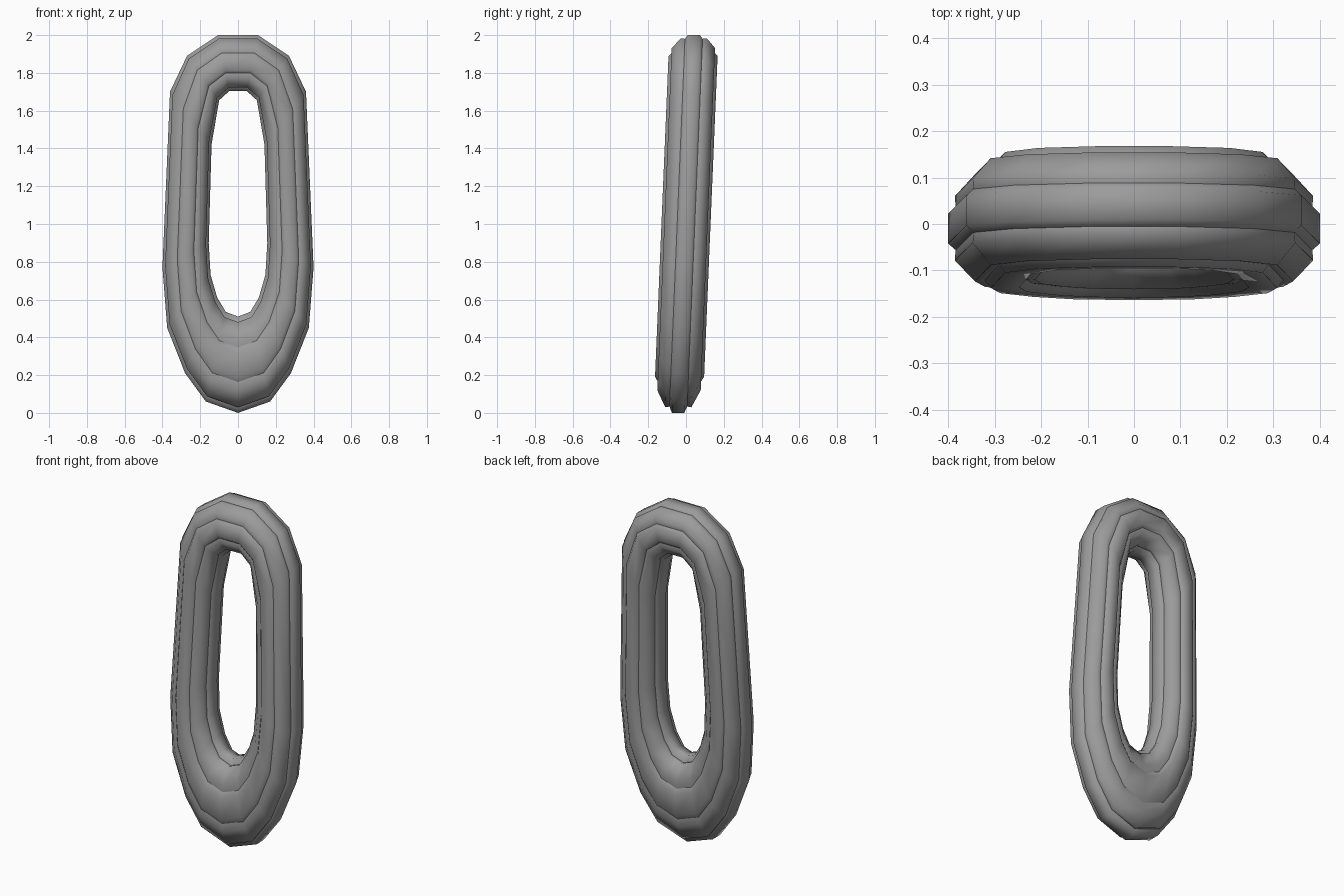
import bpy
import bmesh
from math import sin, cos, radians, tau

cube = bpy.data.objects.get("Cube")
if cube:
    bpy.data.objects.remove(cube)

STRANDS = 8
HALF_DEPTH = 0.13
LEAN = 0.042          # backward lean per unit of height

steel = bpy.data.materials.new("steel grey")
steel.use_nodes = True
grey = (0.33, 0.33, 0.33, 1)
steel.diffuse_color = grey
steel.node_tree.nodes["Principled BSDF"].inputs["Base Color"].default_value = grey

# Half outline from top to bottom: outer x, z and matching inner x, z
half = [
    (0.105, 2.00, 0.045, 1.705),
    (0.27, 1.89, 0.10, 1.655),
    (0.36, 1.70, 0.14, 1.42),
    (0.40, 0.77, 0.155, 0.90),
    (0.375, 0.45, 0.145, 0.73),
    (0.28, 0.21, 0.11, 0.61),
    (0.17, 0.06, 0.065, 0.535),
    (0.0, 0.0, 0.0, 0.51),
]
mirrored = [(-ox, oz, -ix, iz) for ox, oz, ix, iz in reversed(half[:-1])]
stations = half + mirrored

# Lobed cross-section: each strand has two flat-top corners and a groove
section = []
step = tau / STRANDS
corner = radians(14)
for k in range(STRANDS):
    mid = k * step
    for angle, radius in ((mid - corner, 1 / cos(corner)),
                          (mid + corner, 1 / cos(corner)),
                          (mid + step / 2, 0.94)):
        section.append((radius * cos(angle), radius * sin(angle)))

# Sweep the section around the closed loop
bm = bmesh.new()
rings = []
for ox, oz, ix, iz in stations:
    ring = []
    for u, v in section:
        t = (1 - u) / 2
        x = ox + (ix - ox) * t
        z = oz + (iz - oz) * t
        ring.append(bm.verts.new((x, v * HALF_DEPTH + LEAN * (z - 1), z)))
    rings.append(ring)

n = len(section)
for i, ring in enumerate(rings):
    after = rings[(i + 1) % len(rings)]
    for j in range(n):
        k = (j + 1) % n
        bm.faces.new((ring[j], ring[k], after[k], after[j])).smooth = True

# Keep the grooves between strands crisp
for i, ring in enumerate(rings):
    after = rings[(i + 1) % len(rings)]
    for j in range(2, n, 3):
        bm.edges.get((ring[j], after[j])).smooth = False

bmesh.ops.recalc_face_normals(bm, faces=bm.faces)
mesh = bpy.data.meshes.new("chain_link")
bm.to_mesh(mesh)
bm.free()
mesh.materials.append(steel)
link = bpy.data.objects.new("chain_link", mesh)
bpy.context.scene.collection.objects.link(link)
